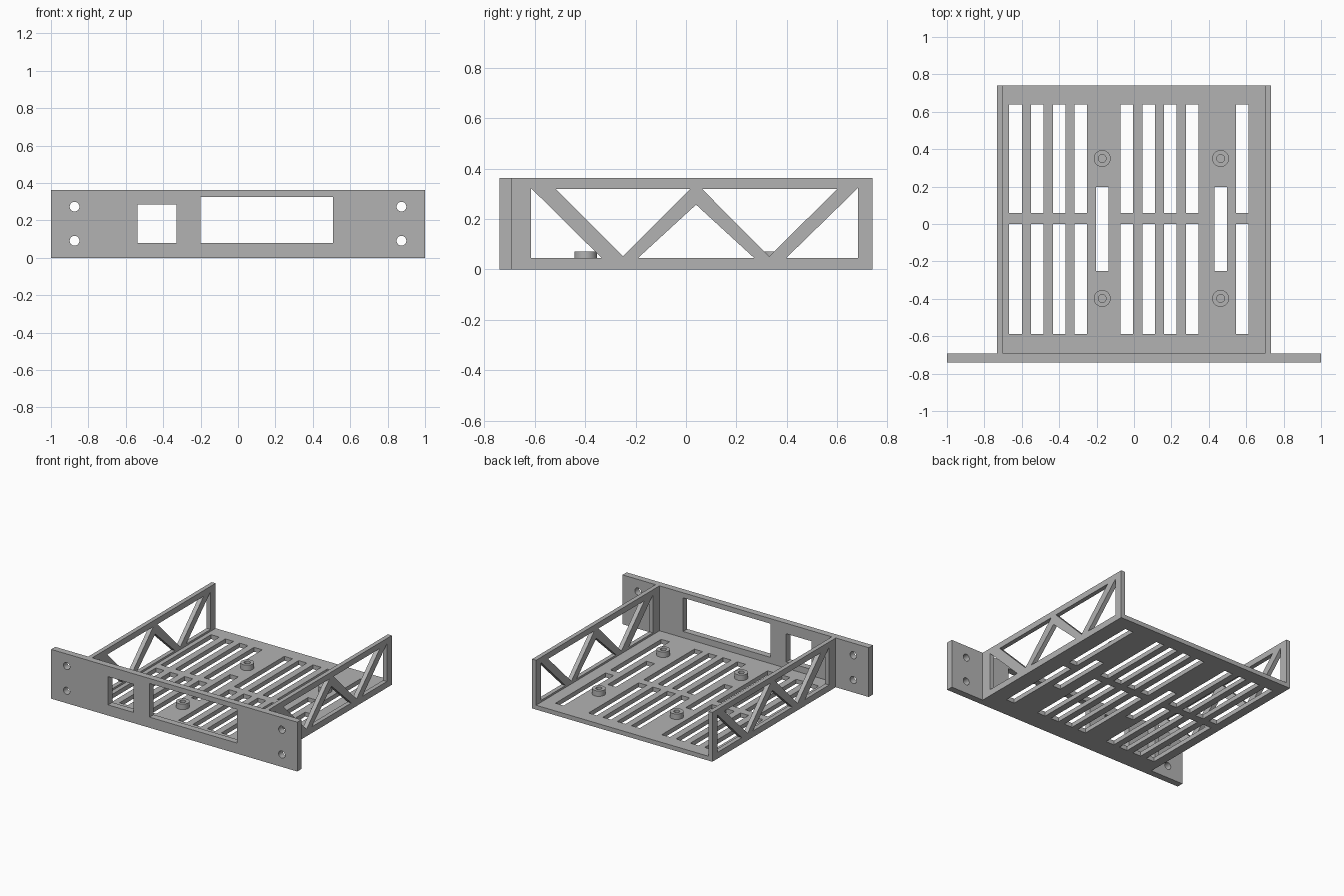
import bpy, bmesh
from math import sin, cos, pi, radians

if "Cube" in bpy.data.objects:
    bpy.data.objects.remove(bpy.data.objects["Cube"])

grey = bpy.data.materials.new("plain_grey")
grey.use_nodes = True
colour = (0.45, 0.45, 0.45, 1)
grey.diffuse_color = colour
grey.node_tree.nodes["Principled BSDF"].inputs["Base Color"].default_value = colour


def rect(x0, x1, y0, y1):
    return [(x0, y0), (x1, y0), (x1, y1), (x0, y1)]


def circle(x, y, r, sides=32):
    return [(x + r * cos(2 * pi * i / sides), y + r * sin(2 * pi * i / sides))
            for i in range(sides)]


def plate(name, outline, holes, thickness, location, rotation=(0, 0, 0)):
    """Flat plate with holes, its thickness centred on location."""
    curve = bpy.data.curves.new(name, "CURVE")
    curve.dimensions = "2D"
    curve.fill_mode = "BOTH"
    curve.extrude = thickness / 2
    for loop in [outline] + holes:
        spline = curve.splines.new("POLY")
        spline.points.add(len(loop) - 1)
        for point, (x, y) in zip(spline.points, loop):
            point.co = (x, y, 0, 1)
        spline.use_cyclic_u = True
    source = bpy.data.objects.new(name + "_profile", curve)
    bpy.context.collection.objects.link(source)
    graph = bpy.context.evaluated_depsgraph_get()
    mesh = bpy.data.meshes.new_from_object(source.evaluated_get(graph))
    bpy.data.objects.remove(source)

    bm = bmesh.new()
    bm.from_mesh(mesh)
    bmesh.ops.remove_doubles(bm, verts=bm.verts, dist=0.0001)
    bmesh.ops.recalc_face_normals(bm, faces=bm.faces)
    bm.to_mesh(mesh)
    bm.free()
    mesh.materials.clear()
    mesh.materials.append(grey)

    part = bpy.data.objects.new(name, mesh)
    part.location = location
    part.rotation_euler = [radians(a) for a in rotation]
    bpy.context.collection.objects.link(part)
    bpy.ops.object.select_all(action="DESELECT")
    part.select_set(True)
    bpy.context.view_layer.objects.active = part
    bpy.ops.object.shade_smooth_by_angle(angle=radians(30))
    return part


HEIGHT = 0.362
FRONT, PANEL_BACK, BACK = -0.74, -0.692, 0.74
OUTER, INNER = 0.732, 0.70
FLOOR = 0.032

# Front panel with two windows and four mounting holes
openings = [rect(-0.537, -0.329, 0.078, 0.285), rect(-0.2, 0.508, 0.078, 0.325)]
openings += [circle(x, z, 0.026) for x in (-0.874, 0.874) for z in (0.091, 0.273)]
plate("front_panel", rect(-1, 1, 0, HEIGHT), openings, PANEL_BACK - FRONT,
      (0, (FRONT + PANEL_BACK) / 2, 0), (90, 0, 0))

# Floor with rows of vent slots and two long centre slots
starts = [-0.667 + 0.1163 * i for i in range(4)]
starts += [-0.072 + 0.1163 * i for i in range(4)] + [0.546]
slots = [rect(x, x + 0.067, y0, y1) for x in starts
         for y0, y1 in ((-0.588, 0), (0.059, 0.64))]
slots += [rect(x - 0.033, x + 0.033, -0.25, 0.199) for x in (-0.17, 0.463)]
plate("floor", rect(-INNER, INNER, PANEL_BACK, BACK), slots, FLOOR, (0, 0, FLOOR / 2))

# Side walls with triangular truss openings
LOW, HIGH = 0.046, 0.319
truss = [
    [(-0.615, LOW), (-0.335, LOW), (-0.615, 0.323)],
    [(-0.517, HIGH), (-0.25, 0.052), (0.016, HIGH)],
    [(-0.19, LOW), (0.27, LOW), (0.04, 0.257)],
    [(0.064, HIGH), (0.33, 0.052), (0.6, HIGH)],
    [(0.398, LOW), (0.682, LOW), (0.682, 0.323)],
]
for side, sign in (("left", 1), ("right", -1)):
    plate(side + "_wall", rect(PANEL_BACK, BACK, 0, HEIGHT), truss, OUTER - INNER,
          (sign * (OUTER + INNER) / 2, 0, 0), (90, 0, 90))

# Ring standoffs on the floor
for side, x in (("left", 0.463), ("right", -0.17)):
    for end, y in (("front", -0.398), ("back", 0.35)):
        plate(f"{end}_{side}_standoff", circle(0, 0, 0.045), [circle(0, 0, 0.021)],
              0.04, (x, y, FLOOR + 0.02))
